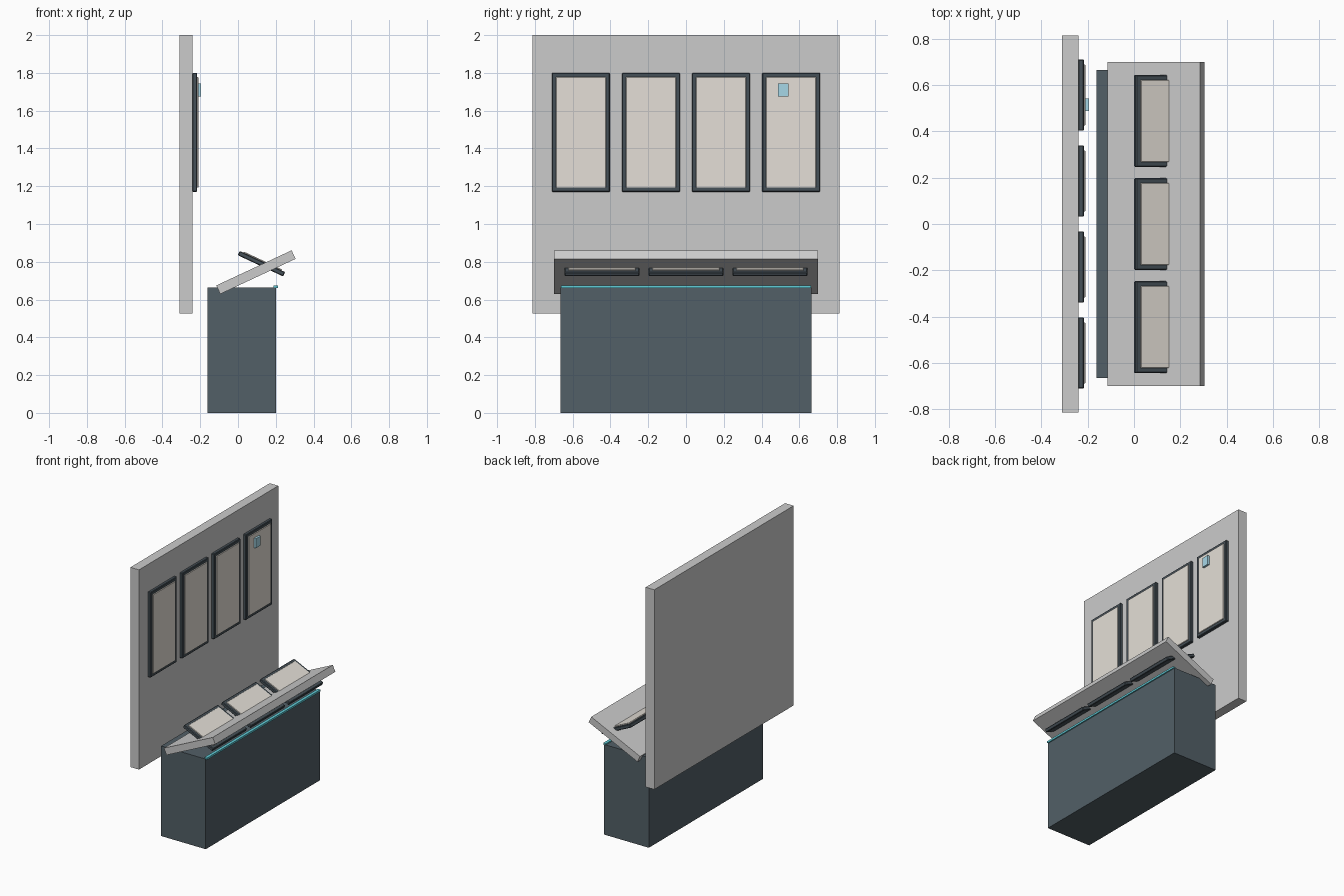
import bpy, math
from mathutils import Vector, Matrix

if "Cube" in bpy.data.objects:
    bpy.data.objects.remove(bpy.data.objects["Cube"])


def material(name, rgb):
    m = bpy.data.materials.new(name)
    m.diffuse_color = (*rgb, 1)
    m.use_nodes = True
    m.node_tree.nodes["Principled BSDF"].inputs["Base Color"].default_value = m.diffuse_color
    return m


SLATE = material("slate", (0.085, 0.115, 0.135))
DARK = material("dark_trim", (0.06, 0.08, 0.095))
CREAM = material("cream", (0.78, 0.74, 0.68))
TEAL = material("teal", (0.12, 0.62, 0.70))
BLUE = material("pale_blue", (0.38, 0.68, 0.80))


def box(name, centre, size, mat=None, tilt=0, bevel=0):
    bpy.ops.mesh.primitive_cube_add(size=1)
    ob = bpy.context.object
    ob.name = name
    ob.data.transform(Matrix.Diagonal((*size, 1)))
    ob.location = centre
    ob.rotation_euler.y = math.radians(tilt)
    if mat:
        ob.data.materials.append(mat)
    if bevel:
        b = ob.modifiers.new("edge", 'BEVEL')
        b.width, b.segments = bevel, 1
    return ob


def framed_panel(name, centre, size, rim, tilt, raise_by):
    # size is (length, width, thickness) with local z as the facing direction
    box(name + "_frame", centre, size, DARK, tilt, 0.004)
    normal = Matrix.Rotation(math.radians(tilt), 3, 'Y') @ Vector((0, 0, 1))
    thick = 0.012
    offset = size[2] / 2 + raise_by - thick / 2
    box(name + "_sheet", Vector(centre) + normal * offset,
        (size[0] - 2 * rim, size[1] - 2 * rim, thick), CREAM, tilt, 0.002)


# Back wall with four framed panels
box("back_wall", (-0.275, 0, 1.263), (0.07, 1.625, 1.474))
for i in range(4):
    framed_panel(f"wall_panel_{i + 1}", (-0.2285, (i - 1.5) * 0.371, 1.485),
                 (0.63, 0.308, 0.025), 0.022, 90, 0.006)
box("wall_tag", (-0.203, 0.515, 1.71), (0.016, 0.055, 0.07), BLUE)

# Cabinet and its light strip
box("cabinet", (0.02, 0, 0.3325), (0.364, 1.33, 0.665), SLATE)
box("light_strip", (0.2, 0, 0.667), (0.022, 1.324, 0.014), TEAL)

# Sloping desk top, crossed by three framed panels tilted the other way
box("desk_top", (0.095, 0, 0.745), (0.44, 1.4, 0.05), tilt=-25)
for i in range(3):
    framed_panel(f"desk_panel_{i + 1}", (0.124, (i - 1) * 0.445, 0.79),
                 (0.265, 0.396, 0.025), 0.021, 25, 0.006)
